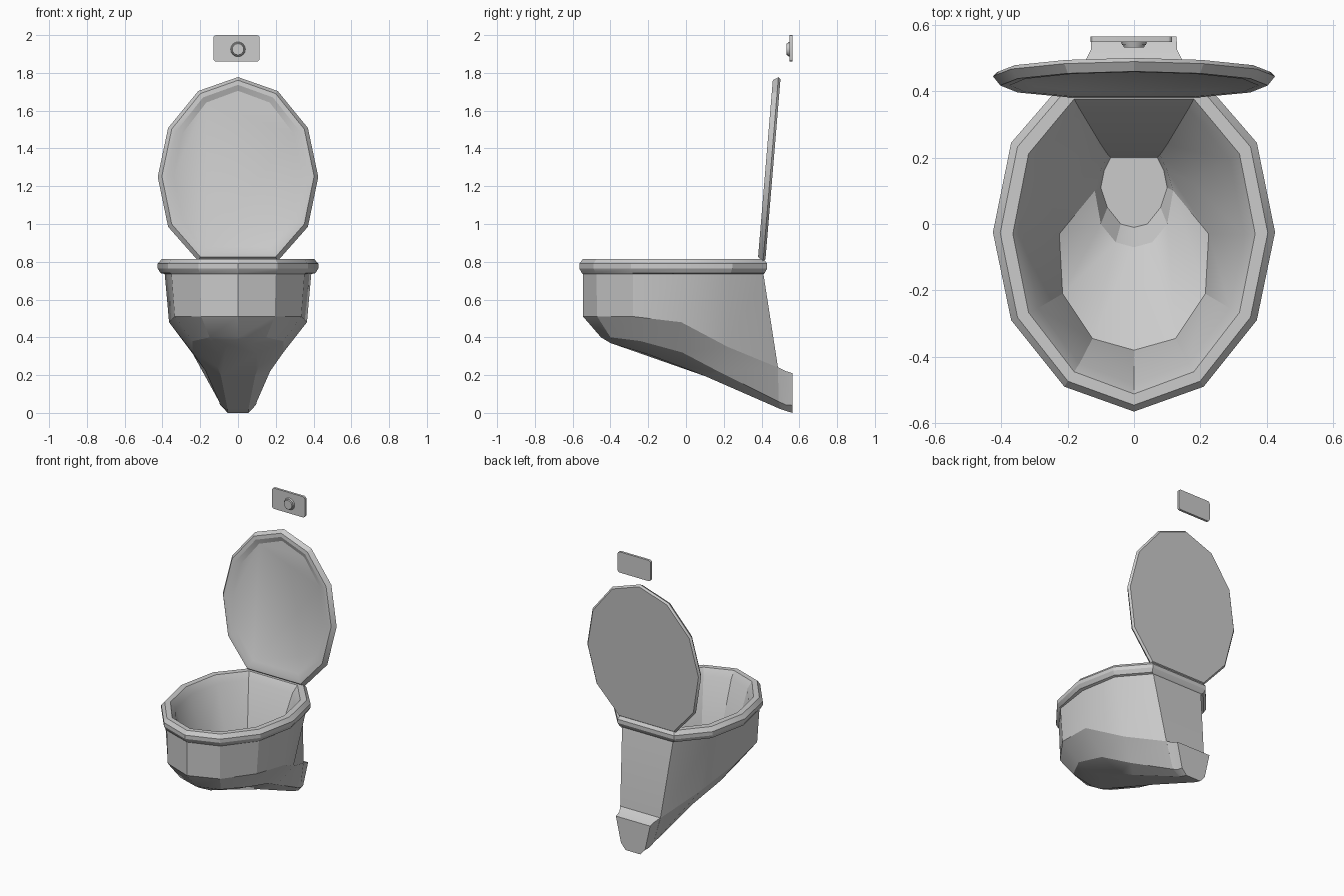
import bpy, bmesh, math
from mathutils import Vector

if "Cube" in bpy.data.objects:
    bpy.data.objects.remove(bpy.data.objects["Cube"])

# half outline shared by the rim and the lid: front centre to back corner
OUT = [(0, -.565), (.21, -.49), (.37, -.29), (.425, -.025), (.37, .245), (.21, .43)]


def inset(d):
    kx, ky = 1 - d / .425, 1 - d / .56
    return [(x * kx, (y + .07) * ky - .07) for x, y in OUT]


def at(d, z):
    return [(x, y, z) for x, y in inset(d)]


def full(half):
    return half + [(-x, y, z) for x, y, z in reversed(half) if x > 0]


def finish(obj, angle):
    bpy.ops.object.select_all(action='DESELECT')
    obj.select_set(True)
    bpy.context.view_layer.objects.active = obj
    bpy.ops.object.shade_smooth_by_angle(angle=math.radians(angle))


def loft(name, halves, angle=25):
    bm = bmesh.new()
    rings = [[bm.verts.new(p) for p in full(h)] for h in halves]
    n = len(rings[0])
    for a, b in zip(rings, rings[1:]):
        for i in range(n):
            j = (i + 1) % n
            bm.faces.new((a[i], a[j], b[j], b[i]))
    bm.faces.new(rings[0])
    bm.faces.new(rings[-1])
    bmesh.ops.recalc_face_normals(bm, faces=bm.faces)
    mesh = bpy.data.meshes.new(name)
    bm.to_mesh(mesh)
    bm.free()
    obj = bpy.data.objects.new(name, mesh)
    bpy.context.collection.objects.link(obj)
    finish(obj, angle)
    return obj


# bowl: underside, outer wall, rim, inner basin and drain in one skin
keel = [(0, -.4, .37), (.06, -.38, .363), (.10, -.2, .31), (.11, 0, .245), (.09, .1, .195), (.055, .5, .02)]
belly = [(0, -.45, .40), (.15, -.40, .40), (.24, -.24, .38), (.24, -.02, .32), (.17, .17, .22), (.1, .49, .06)]
wall = [(0, -.545, .51), (.195, -.47, .51), (.335, -.28, .51), (.365, -.025, .48), (.26, .22, .35), (.15, .487, .24)]
top = [(0, -.545, .735), (.2, -.475, .735), (.352, -.28, .735), (.388, -.025, .735), (.345, .23, .735), (.19, .41, .735)]
rim = [at(.015, .74), at(0, .765), at(0, .79), at(.022, .815), at(.06, .815), at(.093, .77)]
floor = [(0, -.38, .47), (.125, -.345, .46), (.215, -.21, .44), (.225, -.03, .41), (.17, .13, .38), (.1, .24, .40)]
drain = [(0, -.07, .32), (.055, -.055, .32), (.1, 0, .31), (.118, .1, .3), (.1, .16, .3), (.078, .208, .3)]
sump = [(0, -.01, .24), (.04, 0, .24), (.08, .05, .24), (.1, .11, .24), (.09, .16, .24), (.07, .2, .24)]
loft("toilet_bowl", [keel, belly, wall, top] + rim + [floor, drain, sump])

# outlet pipe at the back
loft("outlet_pipe", [
    [(.15, .485, .242), (.1, .49, .06), (.055, .5, .02)],
    [(.13, .525, .222), (.095, .53, .042), (.055, .53, .01)],
    [(.128, .565, .21), (.09, .565, .04), (.055, .565, 0)]])

# raised lid, leaning back slightly, with a shallow recess in its front
along = Vector((0, .083, .9965))
front = Vector((0, -.9965, .083))
base = Vector((0, .42, .803))


def lid_ring(d, depth):
    return [tuple(base + Vector((x, 0, 0)) + along * (.43 - y) * .982 + front * depth) for x, y in inset(d)]


loft("lid", [lid_ring(.012, 0), lid_ring(0, .012), lid_ring(.022, .04), lid_ring(.05, .04), lid_ring(.085, .025)])

# flush plate on the wall
bpy.ops.mesh.primitive_cube_add(size=1, location=(-.008, .557, 1.93))
plate = bpy.context.object
plate.name = "flush_plate"
plate.scale = (.246, .016, .14)
bpy.ops.object.transform_apply(location=False, rotation=False, scale=True)
bm = bmesh.new()
bm.from_mesh(plate.data)
corners = [e for e in bm.edges if abs(e.verts[0].co.y - e.verts[1].co.y) > .01]
bmesh.ops.bevel(bm, geom=corners, offset=.016, segments=3, profile=.5, affect='EDGES')
bm.to_mesh(plate.data)
bm.free()
finish(plate, 30)

# push button: tapered collar and centre disc
for name, r1, r2, y, depth in (("button_collar", .04, .036, .545, .012), ("flush_button", .034, .03, .537, .012)):
    bpy.ops.mesh.primitive_cone_add(vertices=16, radius1=r1, radius2=r2, depth=depth,
                                    location=(0, y, 1.925), rotation=(math.pi / 2, 0, 0))
    bpy.context.object.name = name
    finish(bpy.context.object, 30)
